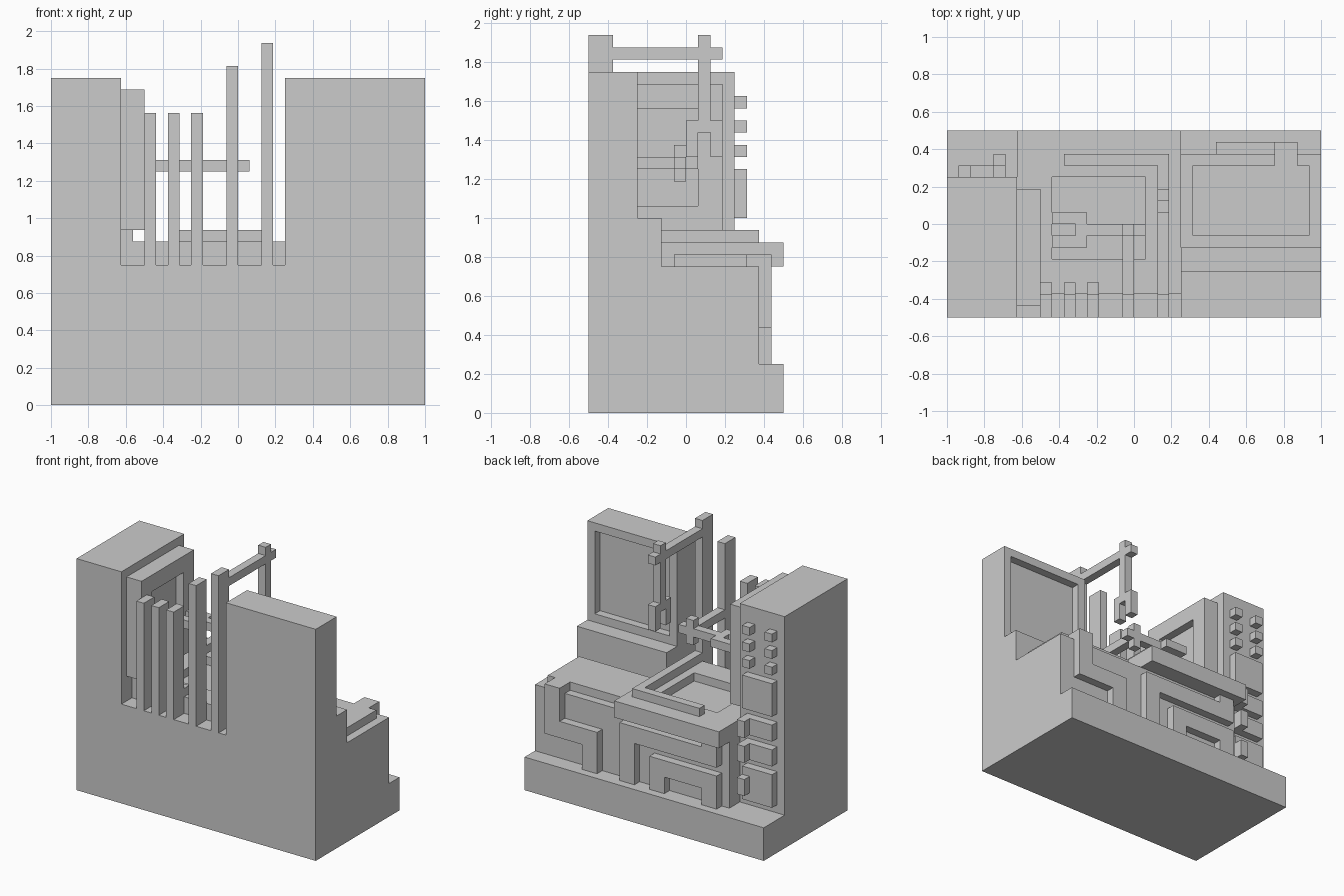
import bpy, bmesh

if "Cube" in bpy.data.objects:
    bpy.data.objects.remove(bpy.data.objects["Cube"])

U = 1 / 16  # every dimension sits on a 1/16 grid


def build(name, *boxes):
    """One object from boxes given as (x0, x1, y0, y1, z0, z1) in grid units."""
    bm = bmesh.new()
    for x0, x1, y0, y1, z0, z1 in boxes:
        vs = bmesh.ops.create_cube(bm, size=1)["verts"]
        bmesh.ops.scale(bm, vec=((x1 - x0) * U, (y1 - y0) * U, (z1 - z0) * U), verts=vs)
        bmesh.ops.translate(bm, vec=((x0 + x1) * U / 2, (y0 + y1) * U / 2, (z0 + z1) * U / 2), verts=vs)
    me = bpy.data.meshes.new(name)
    bm.to_mesh(me)
    bm.free()
    ob = bpy.data.objects.new(name, me)
    bpy.context.collection.objects.link(ob)
    return ob


def recess(ob, *box):
    """Cut a rectangular pocket into an object."""
    cutter = build("pocket_cutter", box)
    cutter.hide_render = True
    mod = ob.modifiers.new("pocket", "BOOLEAN")
    mod.operation, mod.solver, mod.object = "DIFFERENCE", "EXACT", cutter
    bpy.context.view_layer.objects.active = ob
    bpy.ops.object.modifier_apply(modifier=mod.name)
    bpy.data.objects.remove(cutter)


# Base and main masses
build("base", (-16, 16, -8, 8, 0, 4))
build("main_body", (-10, 16, -8, 6, 4, 12))
build("left_tower", (-16, -10, -8, 4, 4, 28))
build("right_step", (4, 16, -4, -2, 12, 16))
tower = build("right_tower", (4, 16, -8, -4, 12, 28))
recess(tower, 5, 15, -5, -3, 17, 27)

# Central work tray with a sunken square
tray = build("work_tray", (-10, 4, -6, 8, 12, 14))
recess(tray, -7, 1, -3, 4, 13, 15)
build("tray_conduit", (2, 3, -6, 5, 14, 15), (-6, 3, 5, 6, 14, 15))

# Framed panel on the inner face of the left tower
frame = build("side_frame", (-10, -8, -7, 3, 15, 27))
recess(frame, -9, -7, -5, 1, 17, 25)
build("side_frame_foot", (-10, -9, -6, 2, 14, 15))

# Front posts with small feet on the tray
for i, x in enumerate((-8, -6, -4)):
    build(f"short_post_{i + 1}", (x, x + 1, -8, -6, 12, 25), (x, x + 1, -6, -5, 14, 15))
build("medium_post", (-1, 0, -8, -6, 12, 29))
build("tall_post", (2, 3, -8, -6, 12, 31))

# Gripper arm on the medium post
build("side_arm", (-1, 0, -6, 0, 20, 21), (-1, 0, -1, 0, 19, 22), (-4, 1, -1, 0, 20, 21))
build("side_gripper", (-5, -4, -2, 1, 20, 21), (-7, -5, -2, -1, 20, 21), (-7, -5, 0, 1, 20, 21))

# Gripper arm hanging from the tall post
build("high_arm", (2, 3, -6, 3, 29, 30), (2, 3, 1, 2, 24, 31))
build("high_gripper", (2, 3, 0, 3, 23, 24), (2, 3, 0, 1, 21, 23), (2, 3, 2, 3, 21, 23))

# Raised pad on the right deck, with a conduit running down the back
build("deck_pad", (5, 15, -1, 5, 12, 13), (12, 14, 5, 7, 12, 13))
build("deck_conduit", (12, 14, 6, 7, 7, 12), (7, 12, 6, 7, 7, 9), (7, 9, 6, 7, 4, 7))

# Nested conduits on the back wall under the tray
build("outer_conduit", (2, 4, 6, 7, 4, 11), (-9, 2, 6, 7, 9, 11), (-9, -7, 6, 7, 11, 12))
build("inner_conduit", (-9, 0, 6, 7, 6, 8), (-2, 0, 6, 7, 4, 6), (-9, -7, 6, 7, 4, 6))

# Buttons, panels and knobs on the back of the left tower
for i, z in enumerate((21, 23, 25)):
    build(f"button_pair_{i + 1}", (-12, -11, 4, 5, z, z + 1), (-15, -14, 4, 5, z, z + 1))
for i, (z0, z1) in enumerate(((16, 20), (13, 15), (10, 12), (5, 9))):
    build(f"control_panel_{i + 1}", (-15, -11, 4, 5, z0, z1))
for i, z in enumerate((13, 10, 6)):
    build(f"panel_knob_{i + 1}", (-12, -11, 5, 6, z, z + 2))
